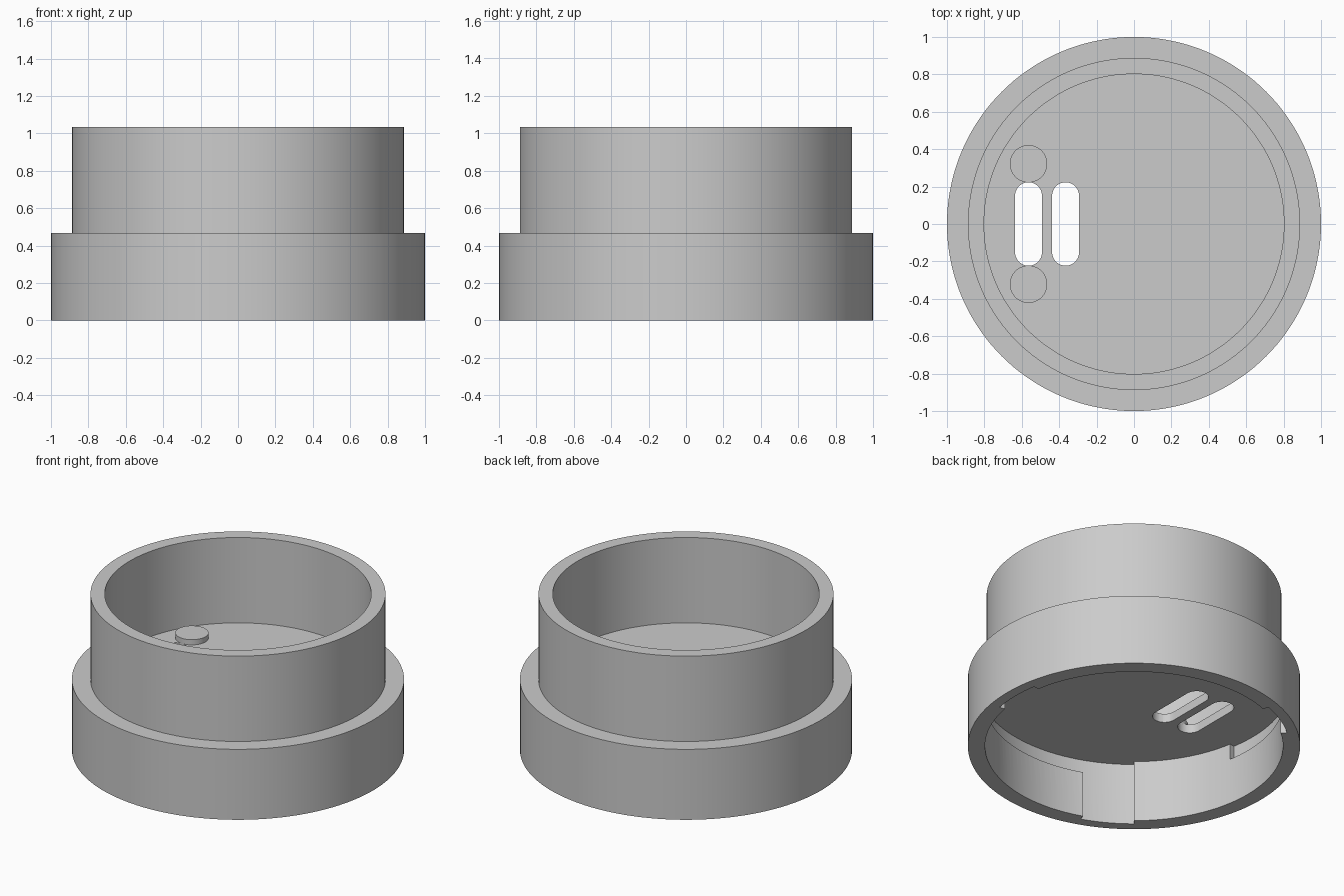
import bpy, bmesh
from math import radians, cos, sin, pi

cube = bpy.data.objects.get("Cube")
if cube:
    bpy.data.objects.remove(cube, do_unlink=True)

grey = bpy.data.materials.new("plain grey")
grey.use_nodes = True
grey.diffuse_color = (0.6, 0.6, 0.6, 1)
grey.node_tree.nodes["Principled BSDF"].inputs["Base Color"].default_value = (0.6, 0.6, 0.6, 1)

SEGMENTS = 144
CEILING, FLOOR, TOP = 0.41, 0.468, 1.035
RECESS_R, GROOVE_R = 0.897, 0.935


def make_object(name, bm):
    bmesh.ops.recalc_face_normals(bm, faces=bm.faces[:])
    mesh = bpy.data.meshes.new(name)
    bm.to_mesh(mesh)
    bm.free()
    mesh.materials.append(grey)
    obj = bpy.data.objects.new(name, mesh)
    bpy.context.collection.objects.link(obj)
    return obj


def activate(obj):
    bpy.ops.object.select_all(action='DESELECT')
    obj.select_set(True)
    bpy.context.view_layer.objects.active = obj


def smooth(obj):
    activate(obj)
    bpy.ops.object.shade_smooth_by_angle(angle=radians(30))


def lathe(profile):
    bm = bmesh.new()
    verts = [bm.verts.new((r, 0, z)) for r, z in profile]
    edges = [bm.edges.new(pair) for pair in zip(verts, verts[1:])]
    bmesh.ops.spin(bm, geom=verts + edges, cent=(0, 0, 0), axis=(0, 0, 1),
                   angle=2 * pi, steps=SEGMENTS, use_merge=True)
    bmesh.ops.remove_doubles(bm, verts=bm.verts[:], dist=1e-5)
    return bm


def add_bayonet_cutter(bm, centre):
    """L-shaped channel: an entry slot, then a groove running around the wall."""
    inner, top, ledge, step = 0.893, CEILING + 0.002, 0.305, 2.5
    rows = [-0.1, ledge, top]
    grid = {}

    def vert(i, j):
        if (i, j) not in grid:
            a = radians(centre - 10 + i * step)
            grid[i, j] = bm.verts.new((inner * cos(a), inner * sin(a), rows[j]))
        return grid[i, j]

    faces = []
    for i in range(int(80 / step)):
        for j in range(2):
            if j == 1 or i * step < 20:
                faces.append(bm.faces.new([vert(i, j), vert(i + 1, j),
                                           vert(i + 1, j + 1), vert(i, j + 1)]))
    result = bmesh.ops.extrude_face_region(bm, geom=faces)
    for v in result["geom"]:
        if isinstance(v, bmesh.types.BMVert):
            v.co.x *= GROOVE_R / inner
            v.co.y *= GROOVE_R / inner


def add_slot_cutter(bm, x, half_length=0.223, r=0.072):
    """Upright prism with rounded ends."""
    outline = []
    for side in (1, -1):
        for k in range(17):
            a = pi * k / 16 + (0 if side == 1 else pi)
            outline.append((x + r * cos(a), side * (half_length - r) + r * sin(a)))
    base = bm.faces.new([bm.verts.new((px, py, 0.3)) for px, py in outline])
    result = bmesh.ops.extrude_face_region(bm, geom=[base])
    for v in result["geom"]:
        if isinstance(v, bmesh.types.BMVert):
            v.co.z = 0.6


# Stepped body: cup above, open recess below, thin floor between
body = make_object("stepped_housing", lathe([
    (0, CEILING), (RECESS_R, CEILING), (RECESS_R, 0), (1, 0), (1, FLOOR),
    (0.888, FLOOR), (0.888, TOP), (0.802, TOP), (0.802, FLOOR), (0, FLOOR)]))

# Three bayonet channels and two cable slots
bm = bmesh.new()
for centre in (0, 120, 240):
    add_bayonet_cutter(bm, centre)
for x in (-0.564, -0.366):
    add_slot_cutter(bm, x)
cutter = make_object("channel_cutter", bm)
cutter.hide_render = True

cut = body.modifiers.new("channels", 'BOOLEAN')
cut.operation = 'DIFFERENCE'
cut.solver = 'EXACT'
cut.object = cutter
activate(body)
bpy.ops.object.modifier_apply(modifier=cut.name)
bpy.data.objects.remove(cutter, do_unlink=True)
smooth(body)

# Low round studs at both ends of the outer slot
for name, y in (("front_stud", -0.322), ("back_stud", 0.322)):
    bpy.ops.mesh.primitive_cylinder_add(vertices=48, radius=0.1, depth=0.045,
                                        location=(-0.564, y, FLOOR + 0.0125))
    stud = bpy.context.object
    stud.name = name
    stud.data.materials.append(grey)
    smooth(stud)
